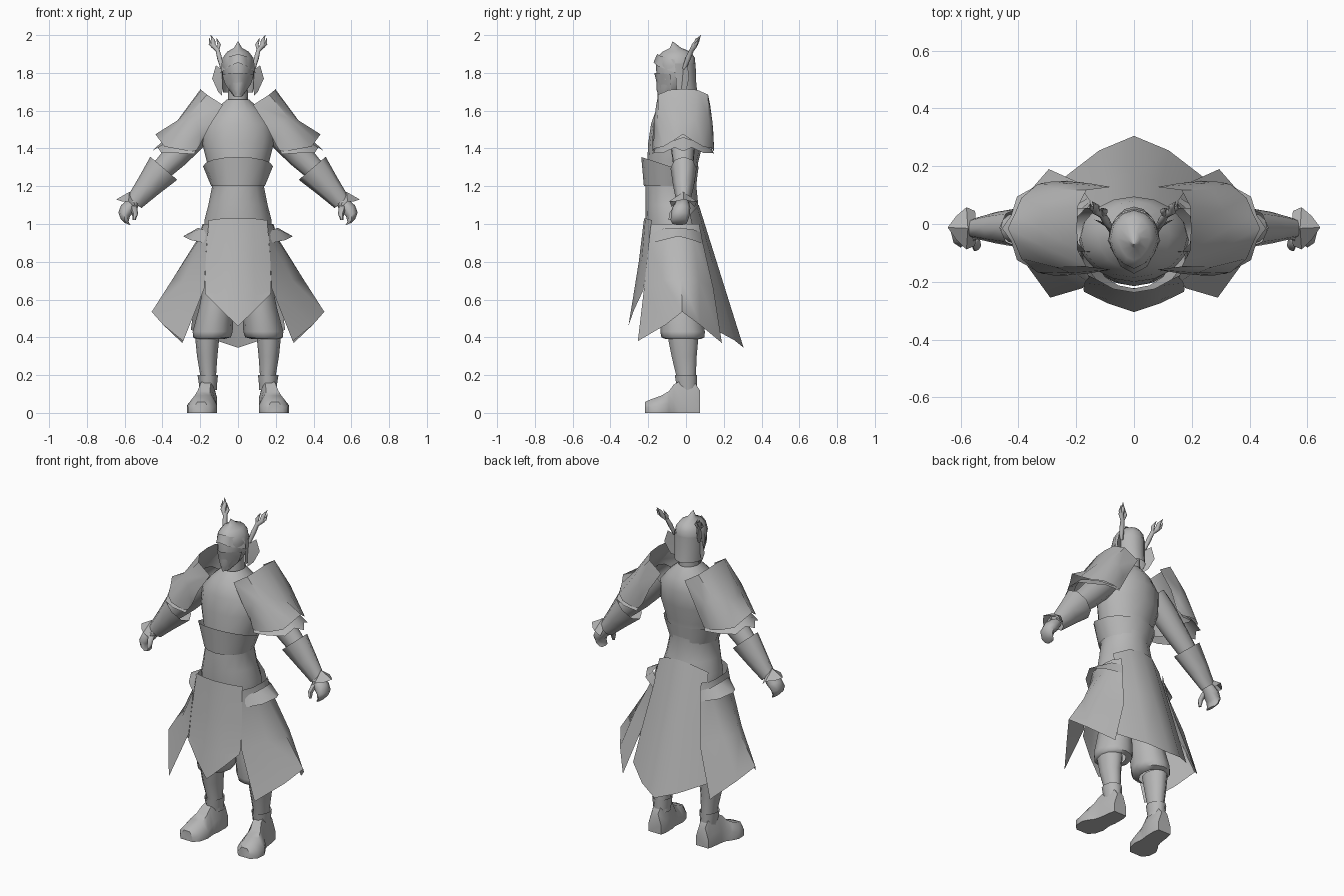
import bpy, math
from mathutils import Vector

grey = bpy.data.materials.new("plain_grey")
grey.diffuse_color = (0.47, 0.47, 0.47, 1)


def finish(obj, mirror):
    obj.data.materials.append(grey)
    bpy.context.collection.objects.link(obj)
    if mirror:
        mod = obj.modifiers.new("mirror", 'MIRROR')
        mod.merge_threshold = 0.0005
    return obj


def skin(name, rows, closed=False, caps=False, mirror=False, angle=45):
    """Join equal rows of points with quads."""
    n = len(rows[0])
    verts = [tuple(p) for row in rows for p in row]
    faces = []
    for r in range(len(rows) - 1):
        for c in range(n if closed else n - 1):
            d = (c + 1) % n
            faces.append((r * n + c, r * n + d, (r + 1) * n + d, (r + 1) * n + c))
    if caps:
        faces.append(tuple(reversed(range(n))))
        faces.append(tuple(range(len(verts) - n, len(verts))))
    mesh = bpy.data.meshes.new(name)
    mesh.from_pydata(verts, [], faces)
    obj = finish(bpy.data.objects.new(name, mesh), mirror)
    bpy.ops.object.select_all(action='DESELECT')
    obj.select_set(True)
    bpy.context.view_layer.objects.active = obj
    bpy.ops.object.shade_smooth_by_angle(angle=math.radians(angle))
    return obj


def loft(name, rings, n=12, axis=(0, 0, 1), caps=False, mirror=False, beak=0):
    """Skin ellipses (x, y, z, radius across, radius in y); beak narrows the front."""
    d = Vector(axis).normalized()
    u, v = Vector((d.z, 0, -d.x)), Vector((0, 1, 0))
    rows = []
    for x, y, z, a, b in rings:
        row = []
        for k in range(n):
            c, s = math.cos(2 * math.pi * k / n), math.sin(2 * math.pi * k / n)
            row.append(Vector((x, y, z)) + u * a * c * (1 - beak * max(0, -s)) + v * b * s)
        rows.append(row)
    return skin(name, rows, True, caps, mirror, 60)


def arc(cy, z, rx, ry, a0, a1, n, lift=0):
    """Part of a level ellipse; lift raises the point nearest the front."""
    out = []
    for k in range(n + 1):
        t = math.radians(a0 + (a1 - a0) * k / n)
        out.append((rx * math.cos(t), cy + ry * math.sin(t), z + lift * max(0, -math.sin(t))))
    return out


def fold(half):
    """Complete a front half row with its back half."""
    return half + [(x, -0.03 - y, z) for x, y, z in reversed(half[:-1])]


def blend(a, b, t):
    return [Vector(p).lerp(Vector(q), t) for p, q in zip(a, b)]


# torso and robe body
loft("torso", [
    (0, -.06, .96, .18, .148), (0, -.065, 1.02, .178, .148),
    (0, -.075, 1.1, .157, .14), (0, -.08, 1.2, .137, .135), (0, -.07, 1.33, .165, .135),
    (0, -.055, 1.43, .19, .145), (0, -.045, 1.53, .185, .14), (0, -.04, 1.6, .125, .12),
    (0, -.035, 1.66, .058, .07)], 16)
loft("neck", [(0, -.03, 1.64, .055, .06), (0, -.03, 1.74, .05, .06)])

# flared belt with a raised front
skin("belt", [arc(-.085, 1.2, .142, .138, 0, 360, 16)[:-1],
              arc(-.085, 1.305, .185, .152, 0, 360, 16, .05)[:-1]], closed=True)

# skirt panels
skin("front_panel", [
    [(0, -.222, 1.03), (.08, -.215, 1.03), (.155, -.18, 1.02)],
    [(0, -.25, .8), (.085, -.235, .8), (.172, -.205, .8)],
    [(0, -.282, .6), (.09, -.262, .62), (.175, -.225, .65)],
    [(0, -.305, .46), (.09, -.275, .545), (.173, -.235, .63)]], mirror=True)
back_top = [(0, .068, 1.1), (.08, .06, 1.09), (.165, .02, 1.05)]
back_end = [(0, .305, .345), (.12, .255, .385), (.25, .155, .44)]
skin("back_panel", [back_top, blend(back_top, back_end, .45), back_end], mirror=True)
skin("side_panel", [
    [(.155, -.185, 1.0), (.183, -.12, 1.0), (.188, -.03, 1.0), (.18, .03, 1.0), (.15, .07, 1.0)],
    [(.165, -.195, .92), (.2, -.12, .93), (.208, -.03, .93), (.195, .04, .93), (.155, .085, .92)],
    [(.178, -.222, .66), (.29, -.125, .7), (.345, -.025, .71), (.3, .07, .7), (.195, .145, .66)],
    [(.29, -.255, .38), (.395, -.11, .465), (.457, -.02, .535), (.395, .075, .465), (.295, .19, .37)]],
    mirror=True)
skin("hip_flap", [
    [(.15, -.188, .955), (.2, -.12, .975), (.21, -.03, .98), (.195, .04, .97), (.15, .08, .955)],
    [(.157, -.198, .895), (.25, -.12, .915), (.29, -.04, .935), (.25, .035, .915), (.16, .09, .895)]],
    mirror=True)

# trousers, shins and boots
loft("trouser_leg", [
    (.095, -.045, .85, .08, .1), (.1, -.04, .7, .078, .1), (.115, -.03, .56, .09, .108),
    (.134, -.018, .43, .106, .118), (.138, -.016, .4, .1, .114), (.15, -.015, .39, .07, .09)],
    mirror=True)
loft("shin", [
    (.155, .005, .12, .045, .05), (.158, 0, .2, .042, .055), (.163, -.01, .3, .054, .07),
    (.163, -.015, .4, .064, .085)], 10, mirror=True)
loft("boot_cuff", [(.158, .005, .12, .044, .055), (.16, 0, .2, .054, .062)], 10, mirror=True)
foot = []
for y, cx, w, h in [(-.218, .195, .04, .058), (-.185, .195, .07, .072), (-.13, .19, .079, .092),
                    (-.09, .182, .066, .115), (-.065, .173, .056, .15), (-.03, .165, .054, .17),
                    (.04, .16, .05, .17), (.073, .16, .042, .12)]:
    foot.append([(cx + a * w, y, b * h) for a, b in
                 [(-1, 0), (-1, .45), (-.5, 1), (.5, 1), (1, .45), (1, 0)]])
skin("boot", foot, True, True, True, 50)

# arms, gauntlets and hands
ARM = (.65, 0, -.76)
loft("arm", [
    (.15, -.02, 1.55, .07, .08), (.22, -.02, 1.48, .078, .075), (.33, -.015, 1.36, .068, .06),
    (.42, -.015, 1.27, .055, .05)], 10, ARM, mirror=True)
loft("gauntlet", [(.393, -.013, 1.295, .094, .069), (.475, -.013, 1.2, .068, .055),
                  (.548, -.015, 1.115, .048, .036)], 8, ARM, mirror=True)
skin("wrist_plate", [
    [(.55, -.075, 1.09), (.545, -.015, 1.155), (.55, .045, 1.09)],
    [(.58, -.088, 1.12), (.575, -.015, 1.17), (.58, .058, 1.12)],
    [(.615, -.055, 1.12), (.645, -.012, 1.13), (.615, .028, 1.12)]], mirror=True)
loft("hand", [
    (.55, -.02, 1.12, .034, .034), (.58, -.025, 1.085, .042, .048), (.603, -.03, 1.05, .032, .05),
    (.6, -.035, 1.02, .022, .046), (.585, -.035, 1.0, .016, .036)], 8, (.3, 0, -.9), True, True)
loft("thumb", [(.555, -.045, 1.095, .02, .022), (.545, -.075, 1.055, .016, .016),
               (.55, -.085, 1.02, .008, .009)], 6, (0, 0, -1), True, True)

# layered shoulder armour
skin("shoulder_plate", [fold(h) for h in [
    [(.2, -.16, 1.42), (.15, -.17, 1.52), (.08, -.158, 1.63), (.165, -.147, 1.685),
     (.195, -.09, 1.71), (.197, -.015, 1.715)],
    [(.22, -.173, 1.39), (.2, -.176, 1.47), (.22, -.17, 1.54), (.27, -.15, 1.56),
     (.31, -.08, 1.555), (.33, -.015, 1.535)],
    [(.24, -.175, 1.385), (.28, -.178, 1.39), (.335, -.167, 1.4), (.39, -.12, 1.41),
     (.415, -.06, 1.445), (.437, -.015, 1.475)]]], mirror=True)
skin("shoulder_lower_plate", [fold(h) for h in [
    [(.22, -.165, 1.4), (.27, -.16, 1.4), (.33, -.135, 1.415), (.365, -.07, 1.44), (.375, -.015, 1.46)],
    [(.23, -.18, 1.37), (.32, -.172, 1.375), (.405, -.125, 1.375), (.425, -.06, 1.405), (.457, -.015, 1.385)]]],
    mirror=True)

# helmeted head
loft("head", [
    (0, -.115, 1.675, .02, .03), (0, -.072, 1.715, .052, .085), (0, -.055, 1.78, .08, .1),
    (0, -.055, 1.84, .088, .105), (0, -.053, 1.88, .081, .1), (0, -.05, 1.912, .057, .075),
    (0, -.055, 1.932, .022, .03), (0, -.07, 1.965, .002, .002)], caps=True, beak=.2)
skin("brow_guard", [
    [(0, -.153, 1.9), (.042, -.132, 1.888), (.084, -.06, 1.87)],
    [(0, -.172, 1.855), (.045, -.148, 1.835), (.092, -.055, 1.8)]], mirror=True)
skin("face_mask", [
    [(0, -.168, 1.8), (.04, -.148, 1.8), (.084, -.08, 1.79)],
    [(0, -.155, 1.745), (.035, -.14, 1.745), (.068, -.08, 1.74)],
    [(0, -.15, 1.672), (.018, -.135, 1.68), (.045, -.08, 1.705)]], mirror=True)
skin("neck_guard", [arc(-.05, 1.85, .089, .101, -5, 185, 8), arc(-.045, 1.76, .084, .098, -5, 185, 8),
                    arc(-.04, 1.695, .08, .1, -5, 185, 8)])
skin("cheek_wing", [
    [(.075, -.02, 1.81), (.08, -.02, 1.75), (.085, -.03, 1.68)],
    [(.117, .01, 1.84), (.137, .015, 1.77), (.105, .0, 1.7)]], mirror=True)


# horns built as tapering tubes
def horn(name, pts):
    curve = bpy.data.curves.new(name, 'CURVE')
    curve.dimensions, curve.bevel_depth, curve.bevel_resolution = '3D', 1.0, 1
    spline = curve.splines.new('POLY')
    spline.points.add(len(pts) - 1)
    for p, (x, y, z, r) in zip(spline.points, pts):
        p.co, p.radius = (x, y, z, 1), r
    finish(bpy.data.objects.new(name, curve), True)


horn("horn", [(.083, -.01, 1.82, .01), (.098, .012, 1.88, .014), (.108, .03, 1.92, .012),
              (.132, .045, 1.945, .015), (.13, .06, 1.97, .011), (.145, .078, 2.0, .001)])
horn("horn_branch", [(.108, .03, 1.92, .01), (.1, .045, 1.95, .01), (.115, .055, 1.985, .001)])
horn("horn_spur", [(.128, .045, 1.94, .01), (.148, .055, 1.955, .008), (.152, .07, 1.985, .001)])
